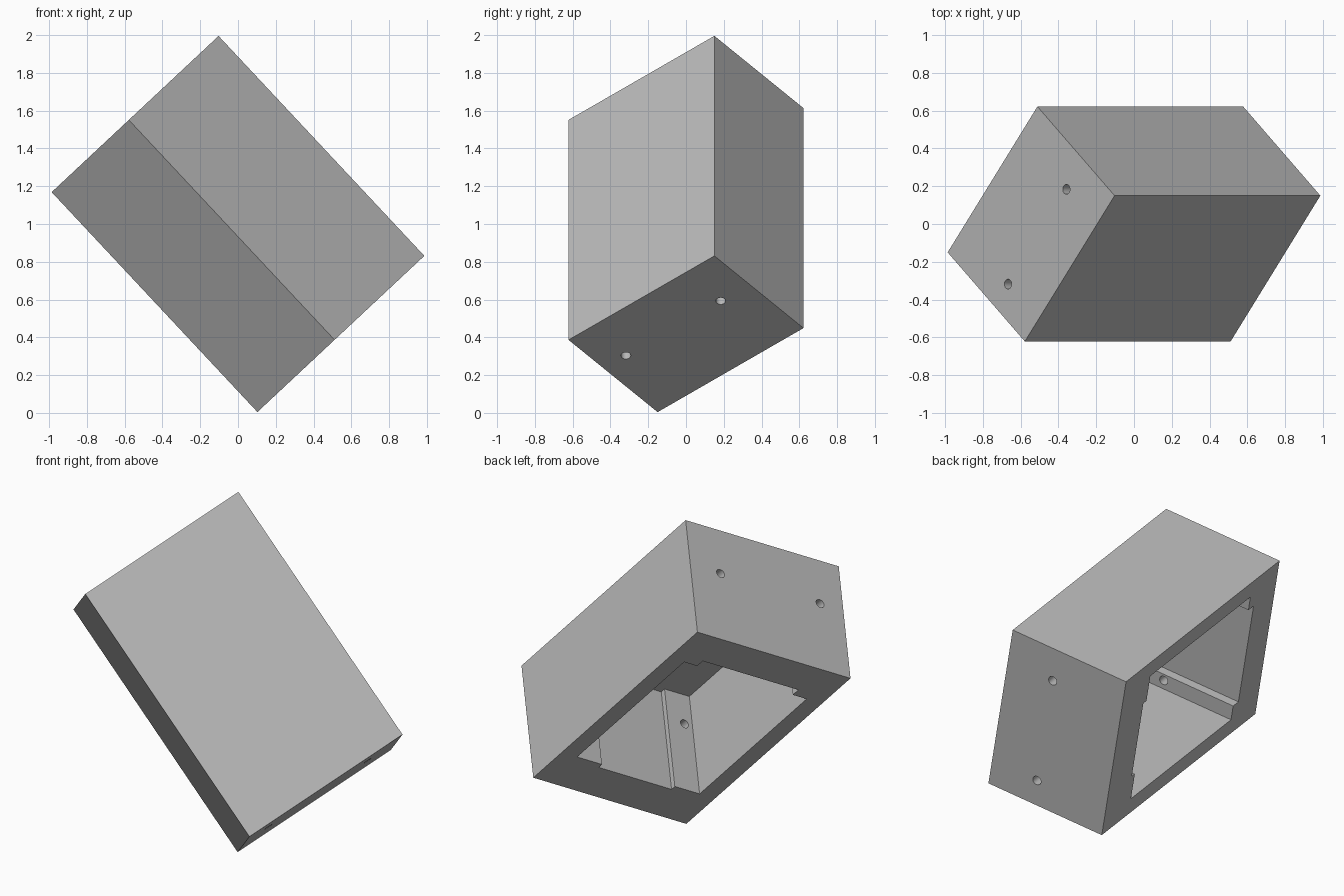
import bpy, bmesh
from mathutils import Matrix, Vector

cube = bpy.data.objects.get("Cube")
if cube:
    bpy.data.objects.remove(cube, do_unlink=True)

LENGTH, WIDTH, DEPTH = 1.595, 1.01, 0.732
FLOOR = 0.13 * DEPTH
HOLE_RADIUS = 0.026

grey = bpy.data.materials.new("plain_grey")
grey.use_nodes = True
grey.diffuse_color = (0.5, 0.5, 0.5, 1)
grey.node_tree.nodes["Principled BSDF"].inputs["Base Color"].default_value = (0.5, 0.5, 0.5, 1)


def make_object(name, bm):
    bmesh.ops.recalc_face_normals(bm, faces=bm.faces)
    mesh = bpy.data.meshes.new(name)
    bm.to_mesh(mesh)
    bm.free()
    mesh.materials.append(grey)
    obj = bpy.data.objects.new(name, mesh)
    bpy.context.collection.objects.link(obj)
    return obj


def prism(name, outline, low, high):
    """Extrude an outline, given as fractions of length and width, along the depth."""
    bm = bmesh.new()
    verts = [bm.verts.new((u * LENGTH, t * WIDTH, low)) for u, t in outline]
    face = bm.faces.new(verts)
    grown = bmesh.ops.extrude_face_region(bm, geom=[face])["geom"]
    moved = [v for v in grown if isinstance(v, bmesh.types.BMVert)]
    bmesh.ops.translate(bm, verts=moved, vec=(0, 0, high - low))
    return make_object(name, bm)


def screw_hole(t):
    """Round cutter running through both end walls."""
    bm = bmesh.new()
    place = Matrix.Translation((LENGTH / 2, t * WIDTH, 0.395 * DEPTH)) @ Matrix.Rotation(1.5707963, 4, 'Y')
    bmesh.ops.create_cone(bm, cap_ends=True, segments=32, radius1=HOLE_RADIUS,
                          radius2=HOLE_RADIUS, depth=LENGTH + 0.2, matrix=place)
    return make_object("hole_cutter", bm)


def cut(target, cutter):
    mod = target.modifiers.new("cut", 'BOOLEAN')
    mod.operation = 'DIFFERENCE'
    mod.solver = 'EXACT'
    mod.object = cutter
    cutter.hide_render = True
    bpy.context.view_layer.objects.active = target
    bpy.ops.object.modifier_apply(modifier=mod.name)
    bpy.data.objects.remove(cutter, do_unlink=True)


# Solid block
housing = prism("housing", [(0, 0), (1, 0), (1, 1), (0, 1)], 0, DEPTH)

# Open cavity with a recess in each end wall, leaving corner bosses
cavity = [(0.174, 0.1), (0.826, 0.1), (0.826, 0.262), (0.846, 0.262),
          (0.846, 0.738), (0.826, 0.738), (0.826, 0.9), (0.174, 0.9),
          (0.174, 0.81), (0.14, 0.81), (0.14, 0.185), (0.174, 0.185)]
cut(housing, prism("cavity_cutter", cavity, FLOOR, DEPTH + 0.1))

# Screw holes through the ends
for t in (0.198, 0.848):
    cut(housing, screw_hole(t))

# Tilt the housing onto its corner
along = Vector((1.09, 0, -1.165)).normalized()
across = Vector((-0.475, -0.772, -0.445))
across = (across - along * across.dot(along)).normalized()
inward = along.cross(across)
turn = Matrix((along, across, inward)).transposed().to_4x4()
centre = Matrix.Translation((-LENGTH / 2, -WIDTH / 2, -DEPTH / 2))
housing.data.transform(Matrix.Translation((0, 0, 1)) @ turn @ centre)

bpy.context.view_layer.objects.active = housing
housing.select_set(True)
bpy.ops.object.shade_smooth_by_angle()
